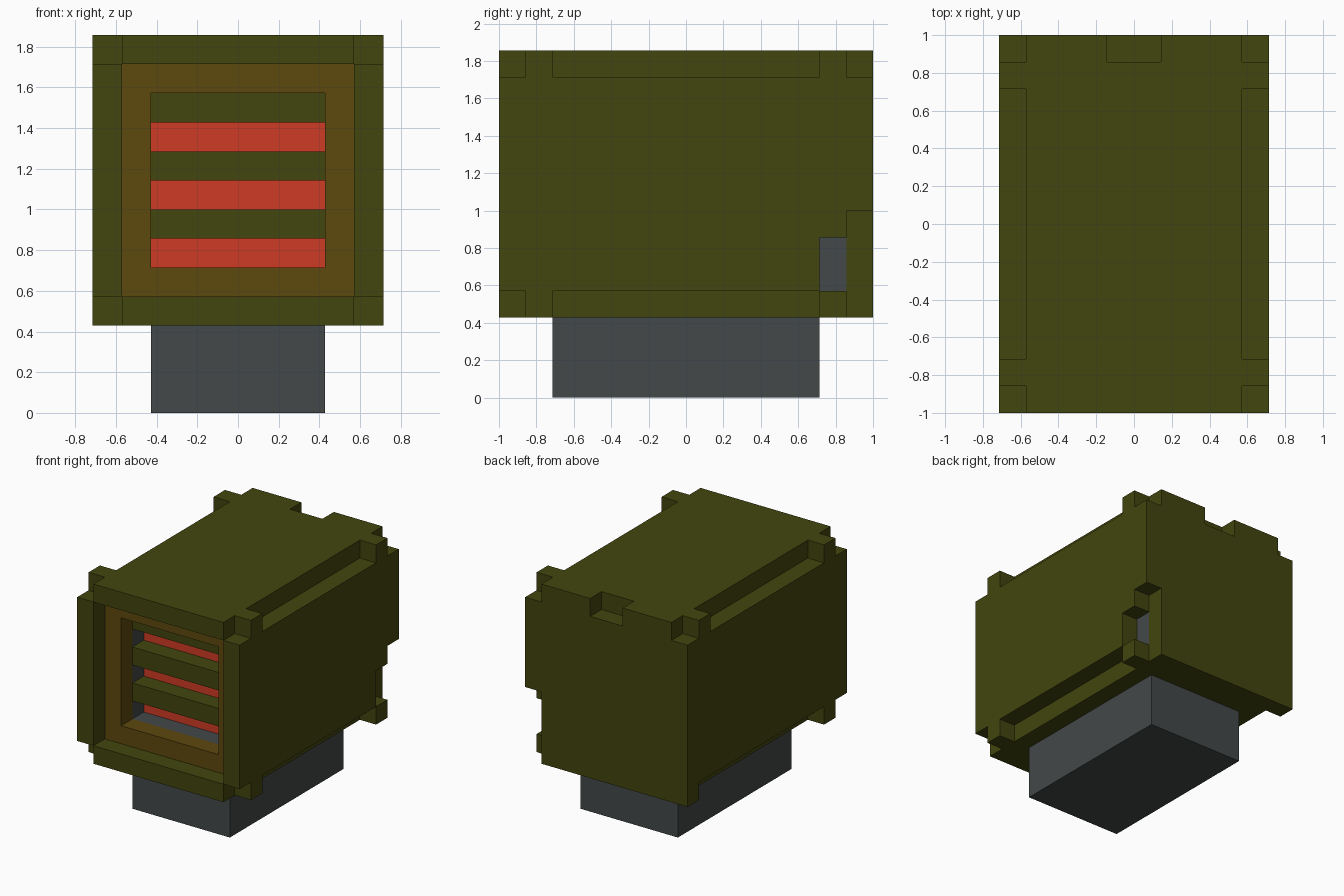
import bpy, bmesh, math
from mathutils import Vector

if "Cube" in bpy.data.objects:
    bpy.data.objects.remove(bpy.data.objects["Cube"])

U = 1 / 7  # one block


def material(name, r, g, b):
    m = bpy.data.materials.new(name)
    m.diffuse_color = (r, g, b, 1)
    m.use_nodes = True
    m.node_tree.nodes["Principled BSDF"].inputs["Base Color"].default_value = m.diffuse_color
    return m


GREEN = material("olive_green", 0.0545, 0.0605, 0.0044)
BROWN = material("dark_brown", 0.110, 0.065, 0.0040)
RED = material("glowing_red", 0.617, 0.045, 0.0185)
GREY = material("slate_grey", 0.056, 0.065, 0.065)


def cells(boxes):
    """All unit blocks inside boxes given as (x0, x1, y0, y1, z0, z1)."""
    return {(x, y, z) for x0, x1, y0, y1, z0, z1 in boxes
            for x in range(x0, x1) for y in range(y0, y1) for z in range(z0, z1)}


def block_part(name, mat, add, cut=()):
    """Skin the blocks of 'add' minus 'cut', then merge the flat faces."""
    solid = cells(add) - cells(cut)
    bm = bmesh.new()
    verts = {}
    for c in solid:
        for axis in range(3):
            for side in (-1, 1):
                n = list(c)
                n[axis] += side
                if tuple(n) in solid:
                    continue
                a, b = (axis + 1) % 3, (axis + 2) % 3
                ring = []
                for i, j in ((0, 0), (1, 0), (1, 1), (0, 1))[::side]:
                    p = list(c)
                    p[axis] += side > 0
                    p[a] += i
                    p[b] += j
                    p = tuple(p)
                    if p not in verts:
                        verts[p] = bm.verts.new(Vector(p) * U)
                    ring.append(verts[p])
                bm.faces.new(ring)
    bmesh.ops.dissolve_limit(bm, angle_limit=math.radians(1),
                             verts=bm.verts[:], edges=bm.edges[:])
    me = bpy.data.meshes.new(name)
    bm.to_mesh(me)
    bm.free()
    me.materials.append(mat)
    ob = bpy.data.objects.new(name, me)
    bpy.context.collection.objects.link(ob)
    return ob


# Outer shell: hollow, open at the front, with notched edges
notches = [(-4, 4, -7, 6, 4, 12),      # hollow with front opening
           (-1, 1, 6, 7, 12, 13),      # rear top notch
           (4, 5, 6, 7, 3, 7),         # rear right corner
           (4, 5, 5, 6, 4, 6),         # side window onto the core
           (4, 5, -5, 5, 3, 4),        # right bottom edge
           (-5, -4, -5, 6, 3, 4)]      # left bottom edge
for x in (-5, 4):
    notches += [(x, x + 1, -5, 5, 12, 13), (x, x + 1, 6, 7, 12, 13),
                (x, x + 1, -7, -6, 12, 13), (x, x + 1, -7, -6, 3, 4)]
block_part("outer_shell", GREEN, [(-5, 5, -7, 7, 3, 13)], notches)

# Front frame set one block behind the shell rim
block_part("front_frame", BROWN, [(-4, 4, -6, -5, 4, 12)], [(-3, 3, -6, -5, 5, 11)])

# Inner core with a recess for the grille
block_part("inner_core", GREY, [(-4, 4, -5, 6, 4, 12)], [(-3, 3, -5, -3, 5, 11)])

# Grille slats over glowing strips
for i, z in enumerate((6, 8, 10), 1):
    block_part(f"grille_slat_{i}", GREEN, [(-3, 3, -5, -4, z, z + 1)])
block_part("glowing_panel", RED, [(-3, 3, -4, -3, 5, 11)])

# Base
block_part("base", GREY, [(-3, 3, -5, 5, 0, 3)])
